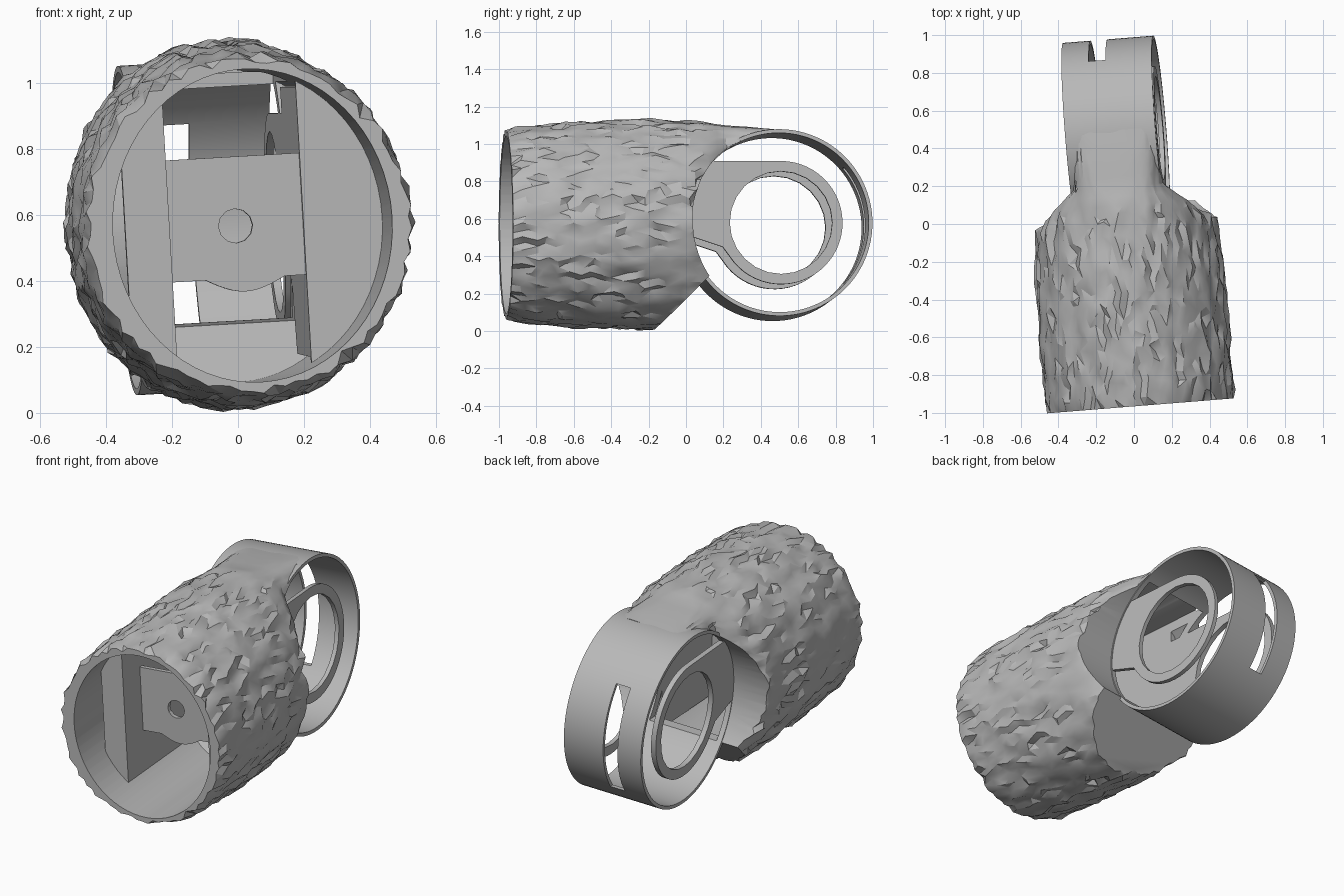
import bpy, bmesh, random
from math import sin, cos, pi, copysign, radians
from mathutils import Matrix

random.seed(11)
if "Cube" in bpy.data.objects:
    bpy.data.objects.remove(bpy.data.objects["Cube"], do_unlink=True)

grey = bpy.data.materials.new("plain grey")
grey.use_nodes = True
COLOUR = (0.48, 0.48, 0.48, 1)
grey.diffuse_color = COLOUR
grey.node_tree.nodes["Principled BSDF"].inputs["Base Color"].default_value = COLOUR

# Parts are built around the body axis, then set at their slight angle
PLACE = (Matrix.Translation((-0.033, 0, 0.568)) @ Matrix.Rotation(0.08, 4, 'Z')
         @ Matrix.Rotation(-0.058, 4, 'Y'))
RING_Y = 0.483


def make(name, bm):
    bmesh.ops.recalc_face_normals(bm, faces=bm.faces)
    mesh = bpy.data.meshes.new(name)
    bm.to_mesh(mesh)
    bm.free()
    mesh.materials.append(grey)
    obj = bpy.data.objects.new(name, mesh)
    bpy.context.collection.objects.link(obj)
    return obj


def extrude(name, points, move):
    bm = bmesh.new()
    face = bm.faces.new([bm.verts.new(p) for p in points])
    new = bmesh.ops.extrude_face_region(bm, geom=[face])["geom"]
    bmesh.ops.translate(bm, vec=move,
                        verts=[v for v in new if isinstance(v, bmesh.types.BMVert)])
    return make(name, bm)


def prism(name, outline, x0, x1):
    """Side outline of (y, z) points, extruded across x."""
    return extrude(name, [(x0, y, z) for y, z in outline], (x1 - x0, 0, 0))


def arc(y, r, start=0, end=360, n=64):
    closed = end - start == 360
    steps = n if closed else n + 1
    return [(y + r * cos(radians(start + (end - start) * i / n)),
             r * sin(radians(start + (end - start) * i / n))) for i in range(steps)]


def rect(y0, y1, z0, z1):
    return [(y0, z0), (y1, z0), (y1, z1), (y0, z1)]


def loft(name, rows, segs, bark=0.0):
    """Rings of (y, x radius, z radius, squareness) along the body axis."""
    bm = bmesh.new()
    rings = []
    streaks = [0.0] * segs
    for k, (y, rx, rz, p) in enumerate(rows):
        ring = []
        amp = bark * (0.2 if y > 0.08 else 1)
        for i in range(segs):
            a = 2 * pi * (i + 0.5 * (k % 2) * (bark > 0)) / segs
            c, s = cos(a), sin(a)
            # Bumps carry over from ring to ring, so they run lengthways
            streaks[i] = 0.35 * streaks[i] + random.uniform(-amp, amp)
            d = streaks[i] - (1.3 * amp if random.random() < 0.05 else 0)
            dy = random.uniform(-2 * amp, 2 * amp) if 0 < k < len(rows) - 1 else 0
            ring.append(bm.verts.new((copysign(abs(c) ** p, c) * (rx + d), y + dy,
                                      copysign(abs(s) ** p, s) * (rz + d))))
        rings.append(ring)
    for a, b in zip(rings, rings[1:]):
        for i in range(segs):
            j = (i + 1) % segs
            bm.faces.new((a[i], a[j], b[j], b[i]))
    bm.faces.new(rings[0])
    bm.faces.new(rings[-1])
    bmesh.ops.triangulate(bm, faces=[f for f in bm.faces if len(f.verts) == 4])
    return make(name, bm)


def combine(obj, other, operation='DIFFERENCE'):
    mod = obj.modifiers.new("combine", 'BOOLEAN')
    mod.object, mod.operation, mod.solver = other, operation, 'EXACT'
    deps = bpy.context.evaluated_depsgraph_get()
    deps.update()
    mesh = bpy.data.meshes.new_from_object(obj.evaluated_get(deps))
    obj.modifiers.clear()
    obj.data = mesh
    bpy.data.objects.remove(other, do_unlink=True)


def resample(profile, step):
    rows = []
    for a, b in zip(profile, profile[1:]):
        n = max(1, round((b[0] - a[0]) / step))
        rows += [tuple(p + (q - p) * i / n for p, q in zip(a, b)) for i in range(n)]
    return rows + [profile[-1]]


def undercut(shift):
    """Wedge that slices off the lower rear corner."""
    return prism("wedge", [(-0.6, -0.99 + shift), (0.9, 0.51 + shift), (0.9, -0.99 + shift)], -1, 1)


def window():
    return prism("window", rect(-0.3, 0.25, -0.29, 0.46), -0.235, 0.185)


# Rough bark shell, narrowing into a neck that meets the band
profile = [(-0.965, 0.488, 0.5, 1), (-0.9, 0.497, 0.52, 1), (-0.6, 0.502, 0.545, 1),
           (-0.25, 0.495, 0.56, 1), (0.0, 0.475, 0.555, 1), (0.1, 0.4, 0.55, 0.85),
           (0.2, 0.265, 0.53, 0.5), (0.42, 0.25, 0.51, 0.3), (0.5, 0.245, 0.5, 0.25)]
shell = loft("bark_shell", resample(profile, 0.06), 90, bark=0.0115)
shell.data.transform(Matrix.Translation((-0.012, 0, 0)))

# Hollow interior that leaves a curved rear wall and a sloping floor
bore = loft("bore", [(-1.2, 0.425, 0.475, 1), (0.6, 0.425, 0.475, 1)], 64)
combine(bore, prism("rear_wall", arc(RING_Y, 0.53), -1, 1))
combine(bore, undercut(0.045))
combine(shell, bore)
combine(shell, prism("scoop", arc(RING_Y, 0.485), -1, 1))
combine(shell, undercut(0))
combine(shell, window())

# Round band at the rear, with a front window and a rear slot
band = prism("rear_band", arc(RING_Y, 0.5, n=96), -0.265, 0.215)
combine(band, prism("band_hole", arc(RING_Y, 0.48, n=96), -1, 1))
combine(band, window())
combine(band, prism("slot", rect(0.7, 1.2, -0.31, 0.31), -0.12, -0.03))

# Two side plates ending in rings, each with a cover facing the mouth
parts = [shell, band]
for side, x0, x1, front, c0, c1 in (("right", -0.265, -0.235, -0.74, -0.37, -0.235),
                                    ("left", 0.185, 0.21, -0.58, 0.185, 0.5)):
    outline = ([(front, -0.41), (-0.07, -0.4), (0.0, -0.07), (0.18, -0.13)]
               + arc(RING_Y + 0.01, 0.33, -140, 90, 36)
               + [(0.0, 0.33), (0.0, 0.41), (front, 0.41)])
    plate = prism("side_plate_" + side, outline, x0, x1)
    combine(plate, prism("ring_hole", arc(RING_Y + 0.01, 0.275, n=24), -1, 1))
    cover = loft("side_cover_" + side,
                 [(front - 0.01, 0.435, 0.485, 1), (front + 0.015, 0.435, 0.485, 1)], 64)
    combine(cover, prism("cover_limit", rect(-0.9, -0.3, -1, 1), c0, c1), 'INTERSECT')
    parts += [plate, cover]

# Cross panel between the plates, with a rounded lower edge and a small hole
edge = [(0.185, 0.21), (-0.235, 0.21), (-0.235, -0.16)]
edge += [(-0.12 + 0.24 * i / 12, -0.16 - 0.04 * sin(pi * i / 12)) for i in range(13)]
edge += [(0.185, -0.16)]
panel = extrude("cross_panel", [(x, -0.57, z) for x, z in edge], (0, 0.025, 0))
hole = loft("panel_hole", [(-0.8, 0.052, 0.052, 1), (-0.4, 0.052, 0.052, 1)], 12)
hole.data.transform(Matrix.Translation((-0.02, 0, 0)))
combine(panel, hole)
parts.append(panel)

# Set everything in place and shade it
for obj in parts:
    obj.data.transform(PLACE)
    bpy.ops.object.select_all(action='DESELECT')
    obj.select_set(True)
    bpy.context.view_layer.objects.active = obj
    bpy.ops.object.shade_smooth_by_angle(angle=radians(25))
